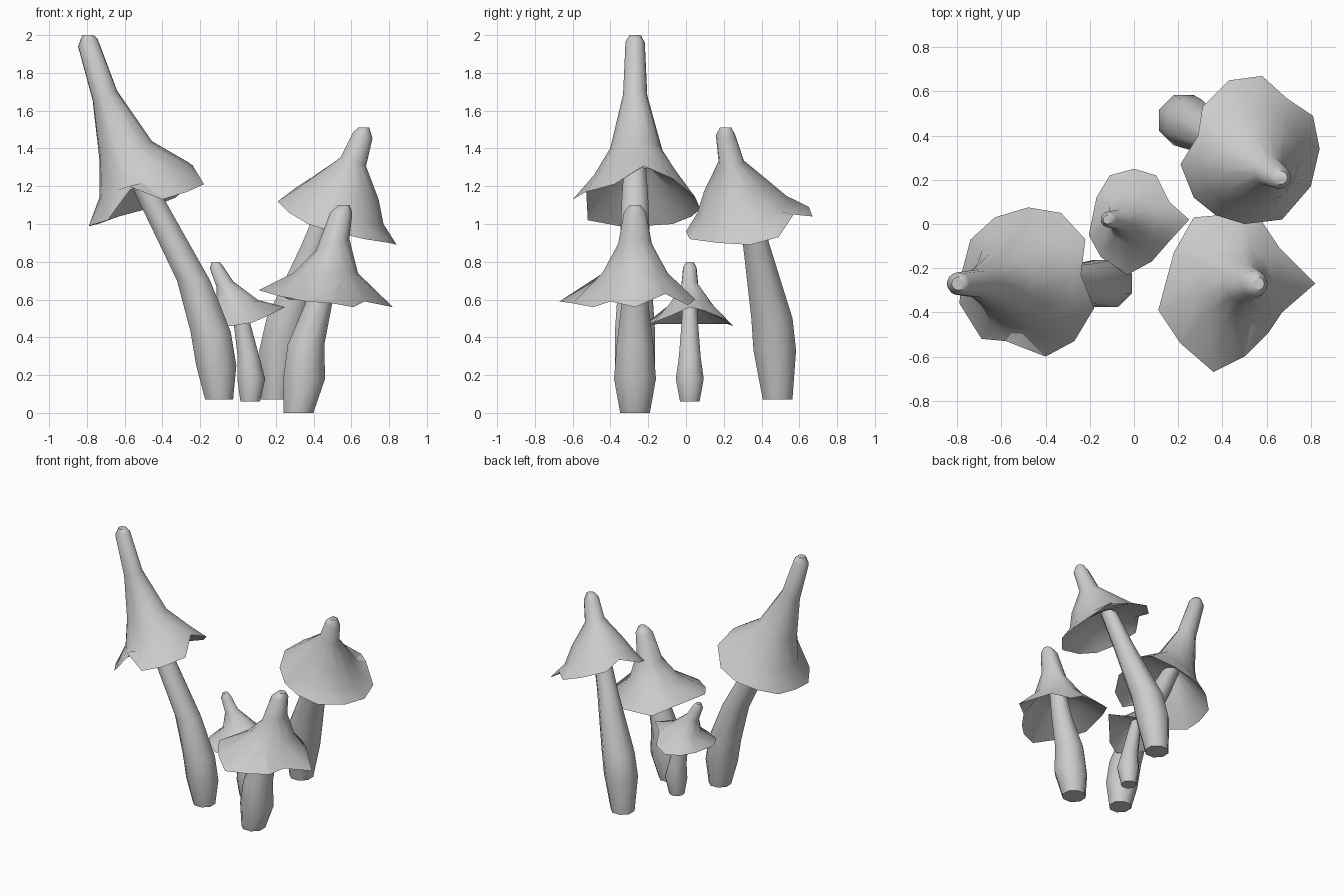
import bpy, bmesh, math
from mathutils import Vector


def loft(name, loops):
    """Skin a list of equal-length vertex loops, closing both ends."""
    bm = bmesh.new()
    rows = [[bm.verts.new(p) for p in loop] for loop in loops]
    n = len(rows[0])
    for a, b in zip(rows, rows[1:]):
        for i in range(n):
            j = (i + 1) % n
            bm.faces.new((a[i], a[j], b[j], b[i]))
    bm.faces.new(rows[0][::-1])
    bm.faces.new(rows[-1])
    bmesh.ops.recalc_face_normals(bm, faces=bm.faces[:])
    mesh = bpy.data.meshes.new(name)
    bm.to_mesh(mesh)
    bm.free()
    obj = bpy.data.objects.new(name, mesh)
    bpy.context.collection.objects.link(obj)
    bpy.ops.object.select_all(action='DESELECT')
    obj.select_set(True)
    bpy.context.view_layer.objects.active = obj
    bpy.ops.object.shade_smooth_by_angle(angle=math.radians(55))
    return obj


def ring(dirs, x, y, z, r, sx=0, sy=0):
    """Ring around (x, y, z); sx and sy tilt it."""
    return [(x + r * d.x, y + r * d.y, z + r * (sx * d.x + sy * d.y)) for d in dirs]


def stem(name, path, sides=8):
    dirs = [Vector((math.cos(a), math.sin(a))) for a in
            (2 * math.pi * (i + 0.5) / sides for i in range(sides))]
    loft(name, [ring(dirs, *p) for p in path])


def cap(name, rings, rim, top):
    """Tip-to-rim outer skin, then a hollow underside rising to the stem top."""
    n = len(rim)
    cx, cy = (sum(p[k] for p in rim) / n for k in (0, 1))
    dirs = [Vector((p[0] - cx, p[1] - cy)).normalized() for p in rim]
    x, y, z, r, sx, sy = rings[-1]
    inner = ring(dirs, x, y, z - 0.025, r * 0.93, sx, sy)
    loft(name, [ring(dirs, *q) for q in rings] + [rim, inner, ring(dirs, *top)])


# Tall left mushroom
stem("tall_stem", [(-0.10, -0.27, 0.07, 0.08), (-0.115, -0.27, 0.25, 0.115),
                   (-0.145, -0.27, 0.43, 0.115), (-0.235, -0.27, 0.70, 0.095),
                   (-0.47, -0.27, 1.15, 0.075), (-0.57, -0.27, 1.35, 0.06)])
cap("tall_cap",
    [(-0.795, -0.27, 2.0, 0.03, 0, 0), (-0.795, -0.27, 1.96, 0.052, 0.4, 0),
     (-0.705, -0.27, 1.68, 0.065, 0.4, 0), (-0.595, -0.265, 1.39, 0.14, 0.35, 0),
     (-0.50, -0.26, 1.235, 0.235, 0.4, 0)],
    [(-0.24, -0.23, 1.31), (-0.22, -0.07, 1.24), (-0.33, 0.05, 1.14),
     (-0.48, 0.075, 1.08), (-0.63, 0.03, 1.04), (-0.74, -0.07, 1.0),
     (-0.78, -0.22, 0.99), (-0.79, -0.36, 0.99), (-0.69, -0.52, 1.02),
     (-0.58, -0.53, 1.20), (-0.40, -0.60, 1.13), (-0.27, -0.53, 1.17),
     (-0.18, -0.38, 1.21)],
    (-0.56, -0.27, 1.33, 0.06))

# Right front mushroom
stem("front_stem", [(0.32, -0.27, 0.0, 0.085), (0.35, -0.27, 0.18, 0.12),
                    (0.36, -0.27, 0.36, 0.105), (0.425, -0.27, 0.57, 0.078),
                    (0.47, -0.27, 0.78, 0.06)])
cap("front_cap",
    [(0.56, -0.27, 1.10, 0.03, 0, 0), (0.545, -0.27, 1.06, 0.06, 0, 0),
     (0.50, -0.27, 0.89, 0.09, 0.35, 0), (0.46, -0.27, 0.74, 0.175, 0.0, 0)],
    [(0.82, -0.27, 0.56), (0.66, -0.11, 0.63), (0.58, 0.01, 0.57),
     (0.50, 0.05, 0.60), (0.27, 0.03, 0.60), (0.18, -0.13, 0.64),
     (0.11, -0.39, 0.65), (0.21, -0.54, 0.62), (0.36, -0.67, 0.59),
     (0.50, -0.60, 0.58), (0.61, -0.49, 0.56), (0.67, -0.40, 0.59)],
    (0.465, -0.27, 0.76, 0.06))

# Right back mushroom
stem("back_stem", [(0.20, 0.485, 0.07, 0.085), (0.225, 0.47, 0.33, 0.122),
                   (0.26, 0.455, 0.50, 0.118), (0.41, 0.37, 0.90, 0.075),
                   (0.50, 0.32, 1.15, 0.06)])
cap("back_cap",
    [(0.665, 0.21, 1.51, 0.03, 0, 0), (0.66, 0.21, 1.47, 0.052, -0.3, 0),
     (0.61, 0.24, 1.33, 0.068, -0.35, 0), (0.57, 0.27, 1.19, 0.175, -0.35, 0.12),
     (0.53, 0.30, 1.09, 0.24, -0.38, 0.15)],
    [(0.84, 0.34, 0.89), (0.81, 0.49, 0.93), (0.69, 0.57, 1.05),
     (0.58, 0.67, 1.04), (0.43, 0.65, 1.09), (0.31, 0.53, 1.12),
     (0.29, 0.40, 1.17), (0.21, 0.27, 1.12), (0.27, 0.12, 1.06),
     (0.37, 0.04, 1.0), (0.50, 0.0, 0.96), (0.67, 0.02, 0.92),
     (0.80, 0.17, 0.90)],
    (0.50, 0.32, 1.14, 0.06))

# Small middle mushroom
stem("small_stem", [(0.065, 0.02, 0.06, 0.056), (0.07, 0.02, 0.18, 0.08),
                    (0.055, 0.02, 0.30, 0.062), (0.02, 0.02, 0.48, 0.047),
                    (-0.01, 0.02, 0.60, 0.04)])
cap("small_cap",
    [(-0.12, 0.02, 0.80, 0.02, 0, 0), (-0.115, 0.02, 0.77, 0.036, 0.2, 0),
     (-0.07, 0.02, 0.68, 0.045, 0.35, 0), (-0.01, 0.025, 0.575, 0.115, 0.2, 0)],
    [(0.25, 0.02, 0.56), (0.16, 0.10, 0.54), (0.10, 0.22, 0.49),
     (0.0, 0.25, 0.46), (-0.11, 0.22, 0.47), (-0.17, 0.12, 0.47),
     (-0.205, -0.05, 0.47), (-0.15, -0.15, 0.47), (-0.03, -0.23, 0.46),
     (0.08, -0.17, 0.48), (0.15, -0.09, 0.51)],
    (-0.01, 0.02, 0.59, 0.04))
